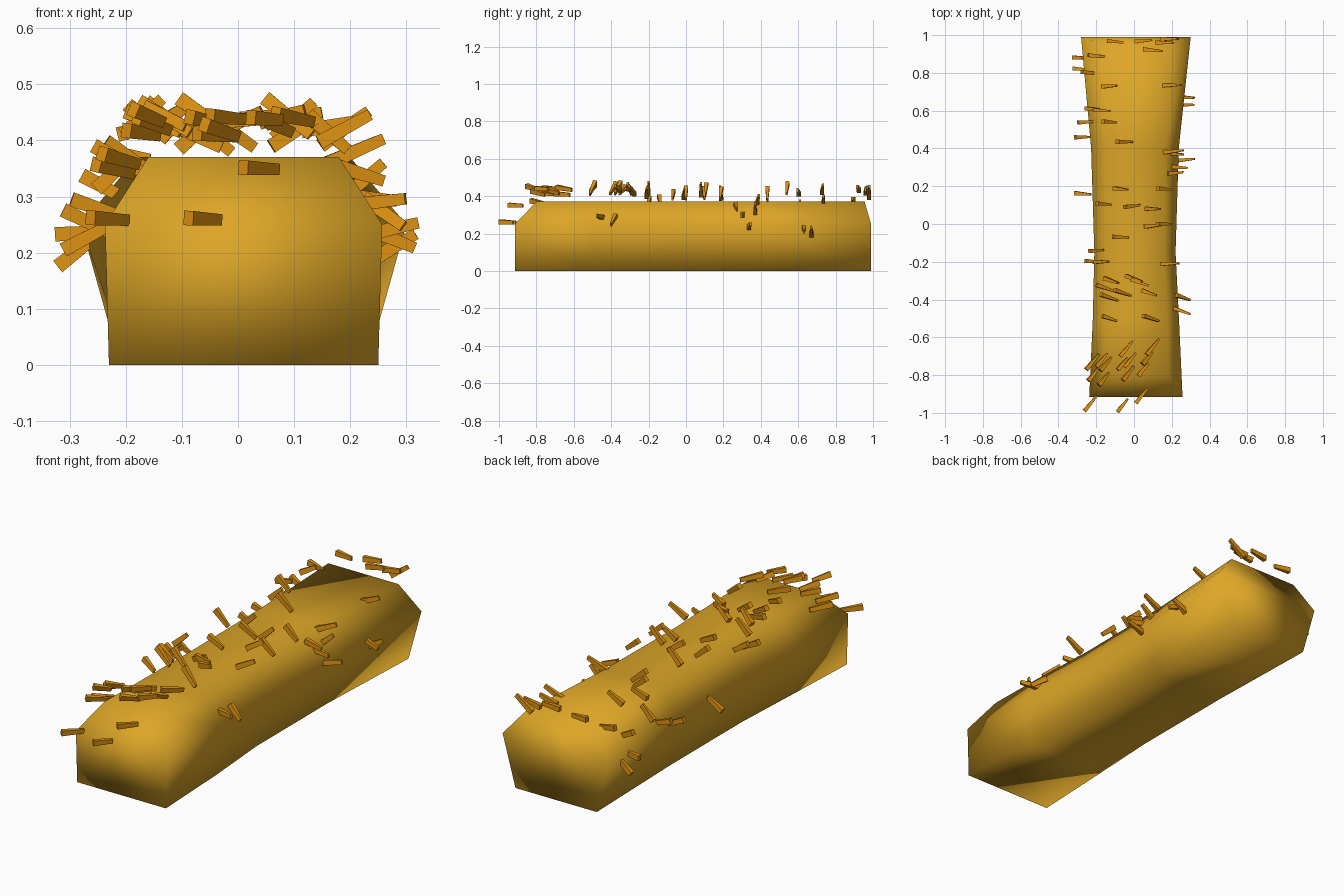
import bpy, bmesh, math, random
from mathutils import Vector

if "Cube" in bpy.data.objects:
    bpy.data.objects.remove(bpy.data.objects["Cube"])
random.seed(4)


def material(name, rgb):
    m = bpy.data.materials.new(name)
    m.diffuse_color = (*rgb, 1)
    m.use_nodes = True
    m.node_tree.nodes["Principled BSDF"].inputs["Base Color"].default_value = m.diffuse_color
    return m


def finish(name, bm, mat, smooth):
    bmesh.ops.recalc_face_normals(bm, faces=bm.faces)
    me = bpy.data.meshes.new(name)
    bm.to_mesh(me)
    bm.free()
    me.materials.append(mat)
    for p in me.polygons:
        p.use_smooth = smooth
    ob = bpy.data.objects.new(name, me)
    bpy.context.collection.objects.link(ob)
    return ob


hay = material("golden hay", (0.72, 0.38, 0.02))
straw = material("orange straw", (0.74, 0.29, 0.006))

# Hay pile: six-point sections lofted from front to back
# (y, y of top edge, centre x, bottom, shoulder and top half widths)
sections = [(-0.915, -0.80, 0.01, 0.24, 0.247, 0.17),
            (-0.50, -0.50, 0.01, 0.222, 0.228, 0.165),
            (-0.15, -0.15, 0.005, 0.20, 0.215, 0.155),
            (0.40, 0.40, 0.005, 0.20, 0.232, 0.16),
            (0.99, 0.955, 0.01, 0.22, 0.29, 0.19)]
bm = bmesh.new()
rings = []
for y, yt, cx, wb, ws, wt in sections:
    pts = [(-wb, y, 0), (-ws, y, 0.25), (-wt, yt, 0.37),
           (wt, yt, 0.37), (ws, y, 0.25), (wb, y, 0)]
    rings.append([bm.verts.new((cx + px, py, pz)) for px, py, pz in pts])
for a, b in zip(rings, rings[1:]):
    for i in range(6):
        j = (i + 1) % 6
        bm.faces.new((a[i], a[j], b[j], b[i]))
for r in (rings[0], rings[-1]):
    bm.faces.new((r[0], r[1], r[4], r[5]))
    bm.faces.new((r[1], r[2], r[3], r[4]))
finish("hay_pile", bm, hay, True)

# Loose straws: tapered slivers hovering over the pile
spots = [(-.2, .89), (-.28, .88), (-.28, .82), (-.23, .8), (-.13, .73), (.2, .735), (.1, .92),
         (-.1, .965), (.05, .97), (.19, .98), (.16, .96), (.28, .67), (.27, .63), (-.22, .61),
         (-.17, .6), (-.25, .54), (-.13, .54), (-.27, .46), (-.05, .435), (.21, .385),
         (.22, .37), (.27, .34), (.24, .3), (.22, .27), (-.27, .16), (-.07, .185),
         (.16, .185), (-.16, .105), (-.01, .095), (.1, .08), (.16, 0), (.1, -.01),
         (-.07, -.07), (-.2, -.14), (-.17, -.2), (.19, -.21), (-.21, -.2), (-.12, -.3),
         (0, -.29), (.03, -.31), (-.15, -.34), (-.06, -.365), (.08, -.365), (-.13, -.39),
         (.26, -.39), (.25, -.46), (-.13, -.5), (.09, -.5), (-.04, -.66), (.1, -.65),
         (-.17, -.72), (-.02, -.72), (.07, -.71), (-.22, -.73), (-.15, -.74), (-.06, -.74),
         (.05, -.77), (-.21, -.79), (-.03, -.79), (-.16, -.82), (.04, -.91), (-.23, -.95),
         (-.06, -.96)]
bm = bmesh.new()
for x, y in spots:
    z = 0.425 - 2.0 * max(0, abs(x) - 0.18) + random.uniform(-0.02, 0.02)
    if y < -0.6:      # front cluster lies flat and diagonal
        d = Vector((0.65, 0.8, random.uniform(-0.3, 0.0)))
        if y < -0.88:
            z = 0.35 if x > 0 else 0.26
    elif y < -0.25:   # next group slants back the other way
        d = Vector((0.85, -0.3, random.uniform(-0.7, 0.7)))
    else:             # the rest run across the pile
        d = Vector((0.85, random.uniform(-0.1, 0.1), random.uniform(-0.8, 0.8)))
    d.normalize()
    side = d.cross(Vector((0, 1, 0))).normalized()
    up = d.cross(side).normalized()
    c, half = Vector((x, y, z)), random.uniform(0.042, 0.055)
    ends = []
    for s, w, t in ((-1, 0.013, 0.011), (1, 0.010, 0.005)):
        ends.append([bm.verts.new(c + d * half * s + side * w * a + up * t * b)
                     for a, b in ((-1, -1), (1, -1), (1, 1), (-1, 1))])
    a, b = ends
    for i in range(4):
        j = (i + 1) % 4
        bm.faces.new((a[i], a[j], b[j], b[i]))
    bm.faces.new(a)
    bm.faces.new(b)
finish("loose_straws", bm, straw, False)
